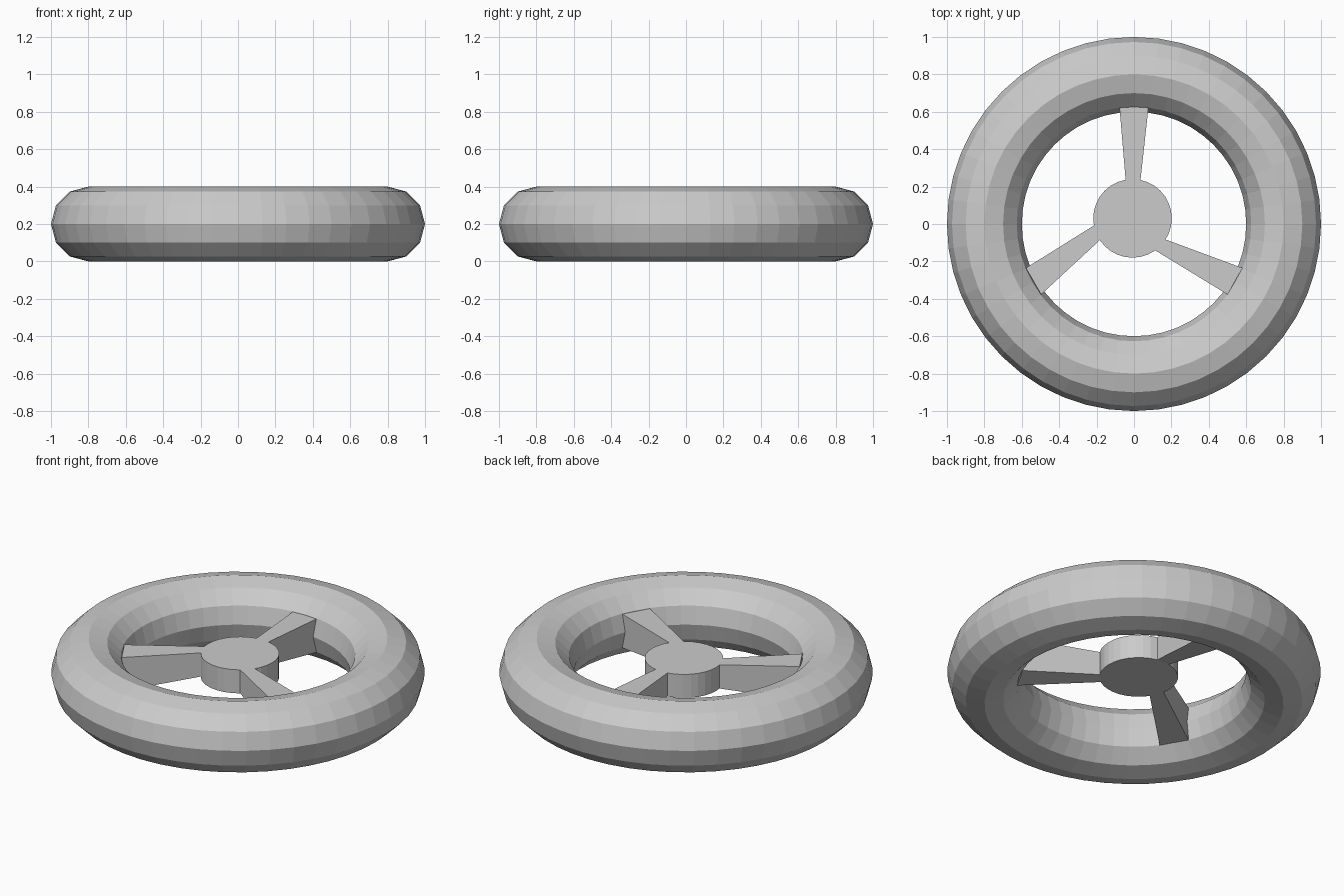
import bpy, bmesh
from mathutils import Vector

if "Cube" in bpy.data.objects:
    bpy.data.objects.remove(bpy.data.objects["Cube"])

TOP, HUB_BOTTOM, RIM_BOTTOM = 0.297, 0.158, 0.098

# Ring-shaped rim
bpy.ops.mesh.primitive_torus_add(major_segments=48, minor_segments=12,
                                 major_radius=0.8, minor_radius=0.2,
                                 location=(0, 0, 0.2))
bpy.context.object.name = "rim"

# Slightly off-centre hub
bpy.ops.mesh.primitive_cylinder_add(vertices=32, radius=0.21,
                                    depth=TOP - HUB_BOTTOM,
                                    location=(-0.008, 0.03, (TOP + HUB_BOTTOM) / 2))
bpy.context.object.name = "hub"


def spoke(name, outer_a, outer_b, inner_b, inner_a):
    """Tapered bar, wider and deeper at the rim; inner end runs into the hub."""
    edges = []
    for outer, inner in ((outer_a, inner_a), (outer_b, inner_b)):
        o, i = Vector(outer), Vector(inner)
        edges.append((o, o.lerp(i, 1.1)))
    outline = [edges[0][0], edges[1][0], edges[1][1], edges[0][1]]
    bottoms = [RIM_BOTTOM, RIM_BOTTOM, HUB_BOTTOM + 0.006, HUB_BOTTOM + 0.006]
    bm = bmesh.new()
    low = [bm.verts.new((p.x, p.y, z)) for p, z in zip(outline, bottoms)]
    high = [bm.verts.new((p.x, p.y, TOP)) for p in outline]
    bm.faces.new(low)
    bm.faces.new(high)
    for k in range(4):
        n = (k + 1) % 4
        bm.faces.new((low[k], low[n], high[n], high[k]))
    bmesh.ops.recalc_face_normals(bm, faces=bm.faces)
    mesh = bpy.data.meshes.new(name)
    bm.to_mesh(mesh)
    bm.free()
    bpy.context.collection.objects.link(bpy.data.objects.new(name, mesh))


# Three spokes
spoke("back_spoke", (-0.078, 0.629), (0.078, 0.629), (0.035, 0.238), (-0.045, 0.238))
spoke("left_spoke", (-0.578, -0.235), (-0.496, -0.377), (-0.179, -0.083), (-0.206, -0.003))
spoke("right_spoke", (0.50, -0.377), (0.58, -0.235), (0.169, -0.083), (0.115, -0.142))
